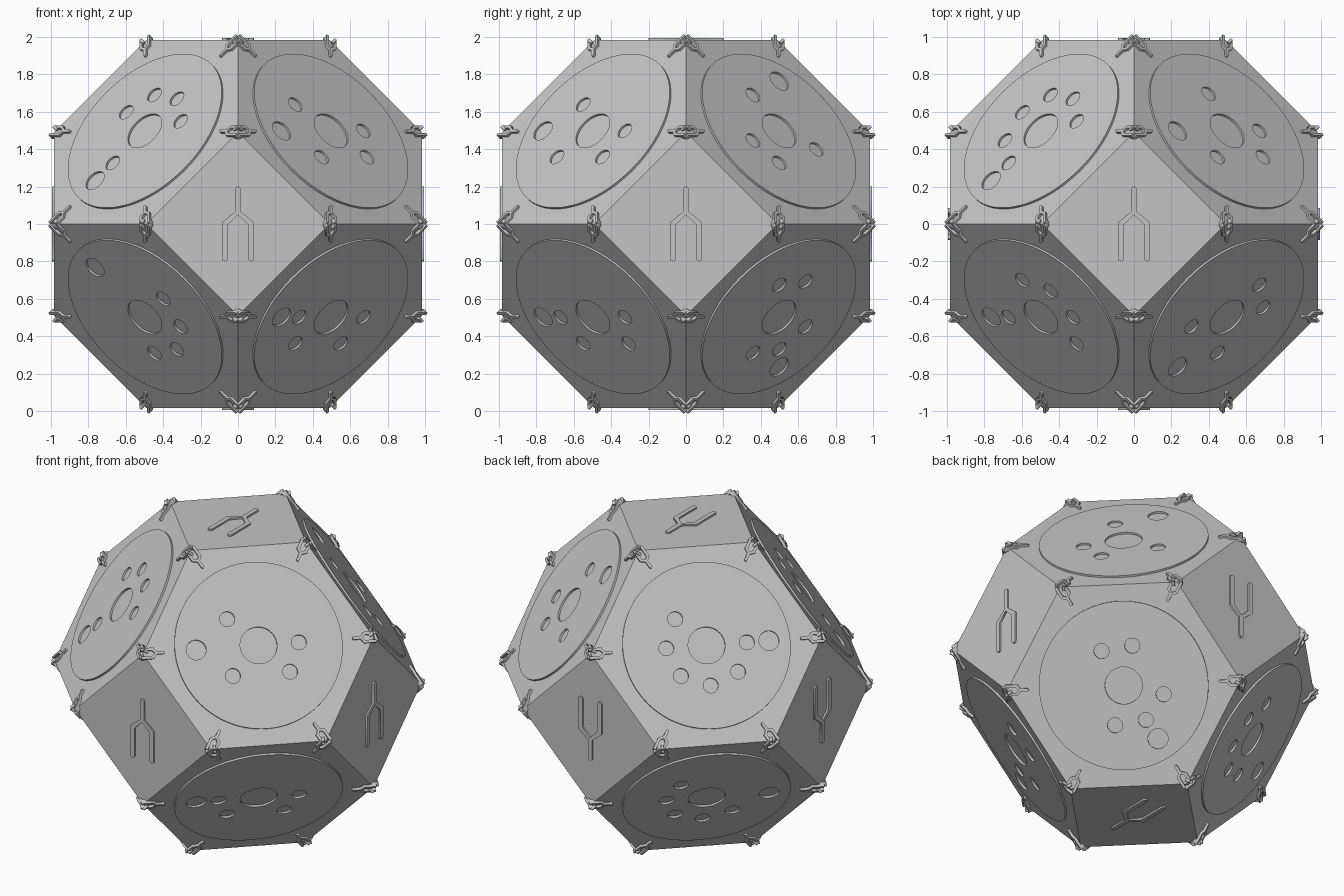
import bpy, bmesh, math
from mathutils import Vector, Matrix
from itertools import product

cube = bpy.data.objects.get("Cube")
if cube:
    bpy.data.objects.remove(cube, do_unlink=True)

HALF = 0.983            # centre to square face
Q = HALF / 2
CENTRE = Vector((0, 0, 1))
UP = Vector((0, 0, 1))

grey = bpy.data.materials.new("stone_grey")
grey.use_nodes = True
COLOUR = (0.55, 0.55, 0.55, 1)
grey.diffuse_color = COLOUR
grey.node_tree.nodes["Principled BSDF"].inputs["Base Color"].default_value = COLOUR


def circle(x, y, r, n=48):
    return [(x + r * math.cos(math.tau * i / n), y + r * math.sin(math.tau * i / n))
            for i in range(n)]


def fork(scale, w):
    """Outline of a fork sign: stem up, two prongs down, rounded ends."""
    def arc(cx, cy, start, end, n=6):
        return [(cx + w * math.cos(start + (end - start) * i / n),
                 cy + w * math.sin(start + (end - start) * i / n)) for i in range(n + 1)]
    half = arc(0, 0.2 - w, math.pi / 2, 0)
    half += [(w, 0.065), (0.07 + w, 0.01)]
    half += arc(0.07, w - 0.2, 0, -math.pi)
    half += [(0.07 - w, 0.01 - w), (0, 0.08 - 2 * w)]
    outline = half + [(-x, y) for x, y in half[-2:0:-1]]
    return [(x * scale, y * scale) for x, y in outline]


def plate(name, loops, height, origin, normal, up):
    """Raised plate from closed outlines; inner outlines become holes."""
    curve = bpy.data.curves.new(name, 'CURVE')
    curve.dimensions = '2D'
    curve.fill_mode = 'BOTH'
    curve.extrude = height
    for loop in loops:
        spline = curve.splines.new('POLY')
        spline.points.add(len(loop) - 1)
        for point, (x, y) in zip(spline.points, loop):
            point.co = (x, y, 0, 1)
        spline.use_cyclic_u = True
    temp = bpy.data.objects.new(name + "_outline", curve)
    bpy.context.collection.objects.link(temp)
    mesh = bpy.data.meshes.new_from_object(
        temp.evaluated_get(bpy.context.evaluated_depsgraph_get()))
    bpy.data.objects.remove(temp, do_unlink=True)
    right = up.cross(normal)
    frame = Matrix((right, up, normal)).transposed().to_4x4()
    mesh.transform(Matrix.Translation(origin) @ frame)
    mesh.name = name
    mesh.materials.clear()
    mesh.materials.append(grey)
    ob = bpy.data.objects.new(name, mesh)
    bpy.context.collection.objects.link(ob)
    return ob


# Body: truncated octahedron
corners = []
for axis in range(3):
    for a, b in product((-1, 1), repeat=2):
        for big, small in ((1, 2), (2, 1)):
            v = Vector((0, 0, 0))
            v[(axis + big) % 3] = a * HALF
            v[(axis + small) % 3] = b * Q
            corners.append(v)
bm = bmesh.new()
for v in corners:
    bm.verts.new(v + CENTRE)
bmesh.ops.convex_hull(bm, input=bm.verts)
bmesh.ops.dissolve_limit(bm, angle_limit=0.02, verts=bm.verts, edges=bm.edges)
bmesh.ops.recalc_face_normals(bm, faces=bm.faces)
body_mesh = bpy.data.meshes.new("body")
bm.to_mesh(body_mesh)
bm.free()
body_mesh.materials.append(grey)
bpy.context.collection.objects.link(bpy.data.objects.new("body", body_mesh))

# Large fork sign on each square face
squares = {"front": ((0, -1, 0), (0, 0, 1)), "left": ((1, 0, 0), (0, 0, 1)),
           "top": ((0, 0, 1), (0, 1, 0))}
opposite = {"front": "back", "left": "right", "top": "bottom"}
for side, (n, u) in squares.items():
    for sign, label in ((1, side), (-1, opposite[side])):
        normal, up = Vector(n) * sign, Vector(u) * sign
        plate(label + "_fork_sign", [fork(1, 0.015)], 0.011,
              CENTRE + normal * HALF, normal, up)

# Hexagon discs: start angle of the large dot, then small dots in eighth turns from it
dots = {(-1, -1, 1): (240, "03456"), (1, -1, 1): (180, "1347"),
        (-1, -1, -1): (120, "3456"), (1, -1, -1): (180, "0134"),
        (1, 1, 1): (60, "1346"), (1, 1, -1): (300, "01347"),
        (-1, 1, 1): (0, "034567"), (-1, 1, -1): (0, "34567")}
for signs, (start, steps) in dots.items():
    normal = Vector(signs).normalized()
    up = (UP - normal * normal.z).normalized()
    middle = Vector(signs) * Q
    label = "_".join(("right" if signs[0] < 0 else "left",
                      "front" if signs[1] < 0 else "back",
                      "lower" if signs[2] < 0 else "upper"))

    def dot(degrees, dist, r):
        a = math.radians(degrees)
        return circle(dist * math.cos(a), dist * math.sin(a), r, 32)

    loops = [circle(0, 0, 0.504, 96), circle(0, 0, 0.111), dot(start, 0.376, 0.06)]
    loops += [dot(start + 45 * int(s), 0.243, 0.045) for s in steps]
    plate(label + "_disc", loops, 0.012, CENTRE + middle, normal, up)

    # Small fork at each corner, stem towards the middle
    for v in corners:
        if abs(v.dot(normal) - middle.length) < 0.01:
            inward = (middle - v).normalized()
            plate(label + "_corner_fork", [fork(0.36, 0.024)], 0.015,
                  CENTRE + v + inward * 0.058, normal, inward)
